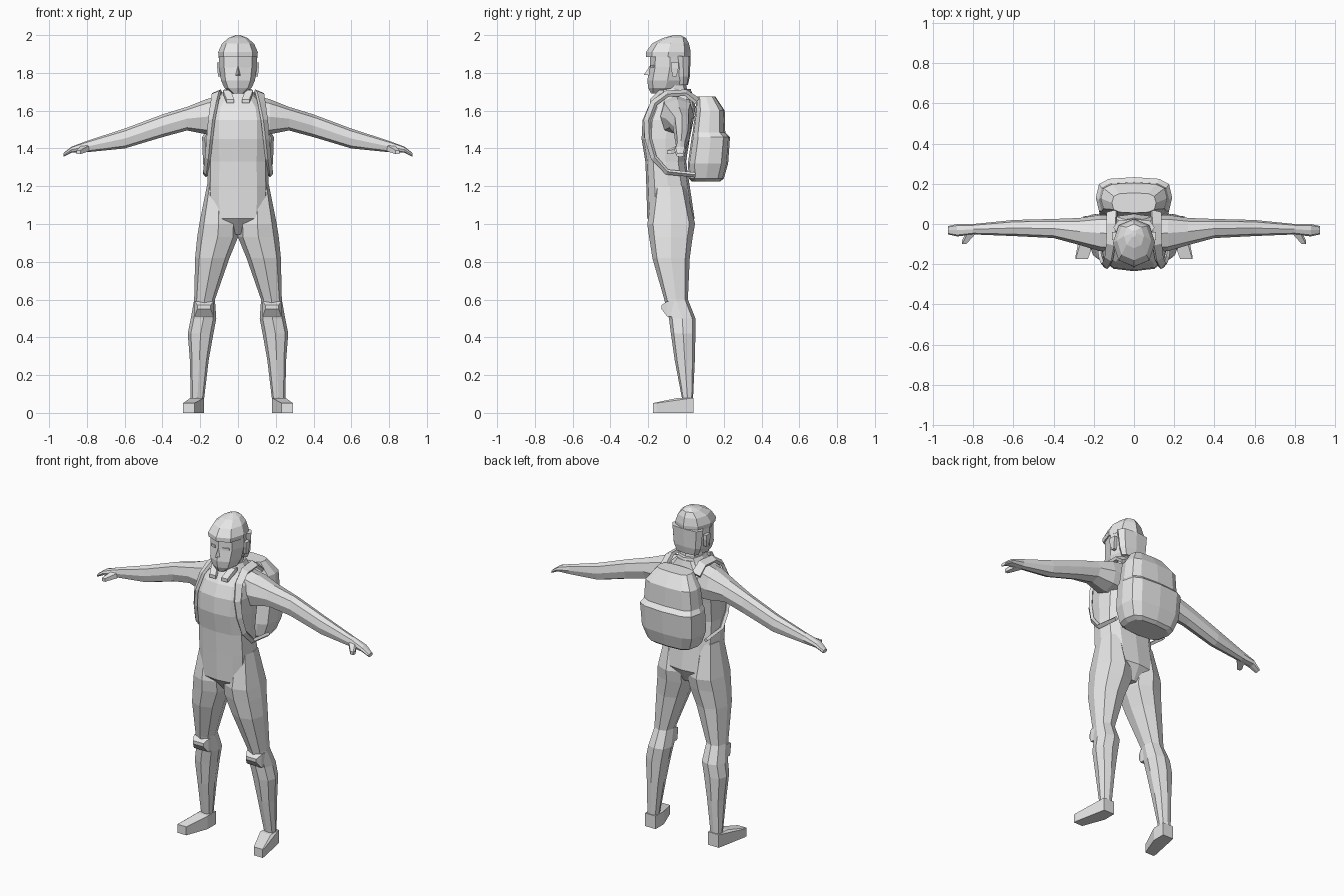
import bpy, bmesh, math
from itertools import product
from mathutils import Vector

cube = bpy.data.objects.get("Cube")
if cube:
    bpy.data.objects.remove(cube, do_unlink=True)

# One plain grey for the whole figure
grey = bpy.data.materials.new("plain_grey")
grey.use_nodes = True
tone = (.8, .8, .8, 1)
grey.diffuse_color = tone
grey.node_tree.nodes["Principled BSDF"].inputs["Base Color"].default_value = tone


def finish(name, bm, mirror, thickness=0):
    """Turn a bmesh into a flat-shaded object, optionally solid and mirrored."""
    bmesh.ops.recalc_face_normals(bm, faces=bm.faces)
    mesh = bpy.data.meshes.new(name)
    bm.to_mesh(mesh)
    bm.free()
    mesh.materials.append(grey)
    obj = bpy.data.objects.new(name, mesh)
    bpy.context.scene.collection.objects.link(obj)
    if thickness:
        solid = obj.modifiers.new("thickness", 'SOLIDIFY')
        solid.thickness = thickness
        solid.offset = 0
    if mirror:
        obj.modifiers.new("mirror", 'MIRROR').use_mirror_merge = False
    return obj


def rounded(low, high, wave, power):
    """Point on a squared-off circle that spans low to high."""
    swing = math.copysign(abs(wave) ** power, wave)
    return (low + high) / 2 + (high - low) / 2 * swing


def loft(name, rings, sides=8, power=.8, along_x=False, mirror=True):
    """Skin rounded sections; each ring is (position, a_low, a_high, b_low, b_high)."""
    bm = bmesh.new()
    loops = []
    for place, a_low, a_high, b_low, b_high in rings:
        loop = []
        for step in range(sides):
            angle = math.tau * step / sides
            a = rounded(a_low, a_high, math.cos(angle), power)
            b = rounded(b_low, b_high, math.sin(angle), power)
            loop.append(bm.verts.new((place, a, b) if along_x else (a, b, place)))
        loops.append(loop)
    for lower, upper in zip(loops, loops[1:]):
        for i in range(sides):
            bm.faces.new((lower[i - 1], lower[i], upper[i], upper[i - 1]))
    bm.faces.new(loops[0])
    bm.faces.new(loops[-1])
    return finish(name, bm, mirror)


def centred(name, rings, **options):
    """Loft on the middle line; each ring is (height, half_width, front, back)."""
    spans = [(height, -half, half, front, back) for height, half, front, back in rings]
    return loft(name, spans, mirror=False, **options)


def wrapped(name, boxes, mirror=True):
    """Faceted solid stretched around boxes given as (centre, half_size)."""
    bm = bmesh.new()
    for centre, half in boxes:
        for corner in product((-1, 1), repeat=3):
            bm.verts.new(Vector(centre) + Vector(half) * Vector(corner))
    bmesh.ops.remove_doubles(bm, verts=bm.verts, dist=.0001)
    bmesh.ops.convex_hull(bm, input=list(bm.verts))
    loose = [vert for vert in bm.verts if not vert.link_faces]
    bmesh.ops.delete(bm, geom=loose, context='VERTS')
    bmesh.ops.dissolve_limit(bm, angle_limit=.02, verts=bm.verts, edges=bm.edges)
    return finish(name, bm, mirror)


def ribbon(name, path, middle, half_width, taper, thickness):
    """Strap along a path, lying flat against a body around the middle point."""
    bm = bmesh.new()
    path = [Vector(point) for point in path]
    rows = []
    for i, point in enumerate(path):
        tangent = path[min(i + 1, len(path) - 1)] - path[max(i - 1, 0)]
        across = tangent.cross(point - Vector(middle)).normalized()
        reach = across * (half_width - taper * i)
        rows.append((bm.verts.new(point - reach), bm.verts.new(point + reach)))
    for (a, b), (c, d) in zip(rows, rows[1:]):
        bm.faces.new((a, b, d, c))
    return finish(name, bm, mirror=True, thickness=thickness)


# Torso from crotch to neck base
centred("torso", [
    (.945, .04, -.13, 0),
    (1.03, .16, -.205, .045),
    (1.2, .163, -.21, .02),
    (1.33, .16, -.215, 0),
    (1.45, .165, -.235, .02),
    (1.55, .165, -.23, .04),
    (1.62, .15, -.2, .05),
    (1.7, .07, -.14, .03)], sides=12, power=.7)

# Legs
loft("legs", [
    (1.2, .05, .165, -.17, 0),
    (1, 0, .205, -.205, .048),
    (.93, 0, .216, -.195, .035),
    (.82, .045, .227, -.178, .02),
    (.6, .122, .232, -.115, .01),
    (.5, .115, .25, -.09, .05),
    (.42, .13, .266, -.08, .05),
    (.28, .155, .255, -.06, .047),
    (.07, .18, .25, -.02, .037)])

# Feet turned outward, from heel block to low toe
wrapped("feet", [
    ((.215, 0, .04), (.036, .04, .04)),
    ((.26, -.165, .026), (.03, .01, .026))])

# Knee pads
wrapped("knee_pads", [
    ((.18, -.08, .55), (.05, .02, .04)),
    ((.18, -.12, .56), (.035, .01, .01))])

# Arms running into mitten-like hands
loft("arms", [
    (.06, -.14, .04, 1.47, 1.69),
    (.17, -.135, .045, 1.475, 1.66),
    (.27, -.105, .03, 1.495, 1.62),
    (.4, -.07, .025, 1.46, 1.58),
    (.6, -.06, .02, 1.4, 1.505),
    (.8, -.052, 0, 1.38, 1.44),
    (.88, -.062, 0, 1.378, 1.41),
    (.925, -.052, -.01, 1.355, 1.375)], along_x=True)
wrapped("thumbs", [
    ((.81, -.04, 1.4), (.02, .01, .015)),
    ((.845, -.09, 1.38), (.01, .01, .01))])

# Neck and folded collar
centred("neck", [(1.64, .07, -.14, .02), (1.74, .065, -.12, 0)])
centred("collar", [(1.65, .115, -.165, .04), (1.715, .07, -.135, .025)])
wrapped("collar_flaps", [
    ((.04, -.18, 1.65), (.02, .01, .01)),
    ((.06, -.13, 1.7), (.02, .01, .01))])

# Head with a ridge down the middle of the face
centred("head", [
    (1.69, .03, -.185, -.11),
    (1.72, .072, -.2, -.02),
    (1.76, .09, -.205, .01),
    (1.83, .1, -.192, .02),
    (1.9, .1, -.19, .02)], power=.9)
wrapped("nose", [
    ((0, -.185, 1.84), (0, .005, 0)),
    ((0, -.18, 1.785), (.02, 0, 0)),
    ((0, -.222, 1.79), (0, 0, 0))], mirror=False)
wrapped("ears", [
    ((.1, -.06, 1.84), (.01, .02, .015)),
    ((.095, -.06, 1.785), (.01, .01, .005))])
wrapped("eyes", [
    ((.025, -.184, 1.835), (0, .004, .007)),
    ((.06, -.171, 1.835), (0, .004, .007))])

# Peaked hair cap and hair at the back of the head
centred("hair_cap", [
    (1.885, .103, -.213, .024),
    (1.91, .105, -.212, .025),
    (1.955, .085, -.18, .016),
    (1.985, .05, -.12, 0),
    (2, .01, -.065, -.03)], power=.9)
centred("back_hair", [
    (1.735, .075, -.04, .01),
    (1.78, .093, -.045, .02),
    (1.89, .103, -.06, .025)], power=.7)

# Backpack with a bulging lower section
centred("backpack", [
    (1.225, .13, .03, .18),
    (1.24, .155, .015, .2),
    (1.32, .185, .01, .223),
    (1.46, .19, .03, .233),
    (1.485, .175, .035, .208),
    (1.6, .165, .05, .205),
    (1.675, .11, .055, .155)], sides=12, power=.6)

# Shoulder straps over the chest and back to the pack
ribbon("shoulder_straps", [
    (.11, .06, 1.65),
    (.11, 0, 1.695),
    (.115, -.1, 1.69),
    (.125, -.17, 1.64),
    (.14, -.205, 1.55),
    (.15, -.2, 1.45),
    (.16, -.17, 1.35),
    (.17, -.1, 1.275),
    (.17, .05, 1.26)],
    middle=(0, -.08, 1.45), half_width=.026, taper=.002, thickness=.018)
